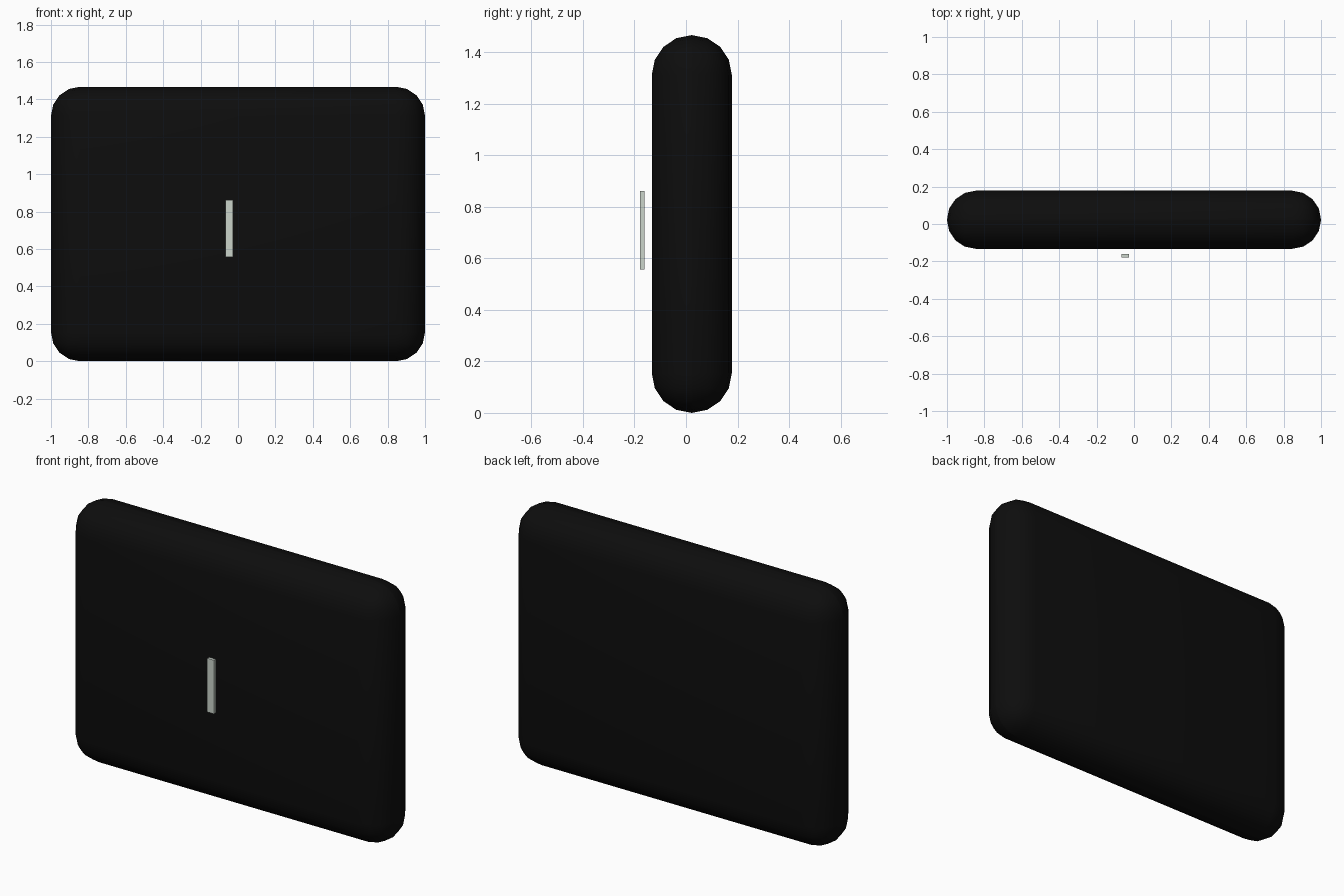
import bpy, bmesh
from mathutils import Vector

if "Cube" in bpy.data.objects:
    bpy.data.objects.remove(bpy.data.objects["Cube"])


def material(name, rgb):
    mat = bpy.data.materials.new(name)
    mat.diffuse_color = (*rgb, 1.0)
    mat.use_nodes = True
    mat.node_tree.nodes["Principled BSDF"].inputs["Base Color"].default_value = mat.diffuse_color
    return mat


def box(name, low, high, mat, radius=0.0, segments=4):
    """Box between two corners, optionally with rounded edges."""
    low, high = Vector(low), Vector(high)
    size, centre = high - low, (low + high) / 2
    bm = bmesh.new()
    bmesh.ops.create_cube(bm, size=1.0)
    bmesh.ops.scale(bm, vec=size, verts=bm.verts)
    if radius:
        bmesh.ops.bevel(bm, geom=bm.verts[:] + bm.edges[:], offset=radius,
                        offset_type='OFFSET', segments=segments, profile=0.5,
                        affect='EDGES', clamp_overlap=True)
    mesh = bpy.data.meshes.new(name)
    bm.to_mesh(mesh)
    bm.free()
    mesh.materials.append(mat)
    obj = bpy.data.objects.new(name, mesh)
    obj.location = centre
    bpy.context.collection.objects.link(obj)
    if radius:
        mesh.shade_smooth()
    return obj


black = material("black_plastic", (0.004, 0.004, 0.004))
pale = material("pale_grey", (0.60, 0.66, 0.60))

# Slab with fully rounded rim
box("rounded_slab", (-1.0, -0.133, 0.0), (1.0, 0.178, 1.467), black, radius=0.155)

# Thin upright bar floating just in front of the slab
box("front_bar", (-0.068, -0.178, 0.557), (-0.026, -0.161, 0.861), pale)
